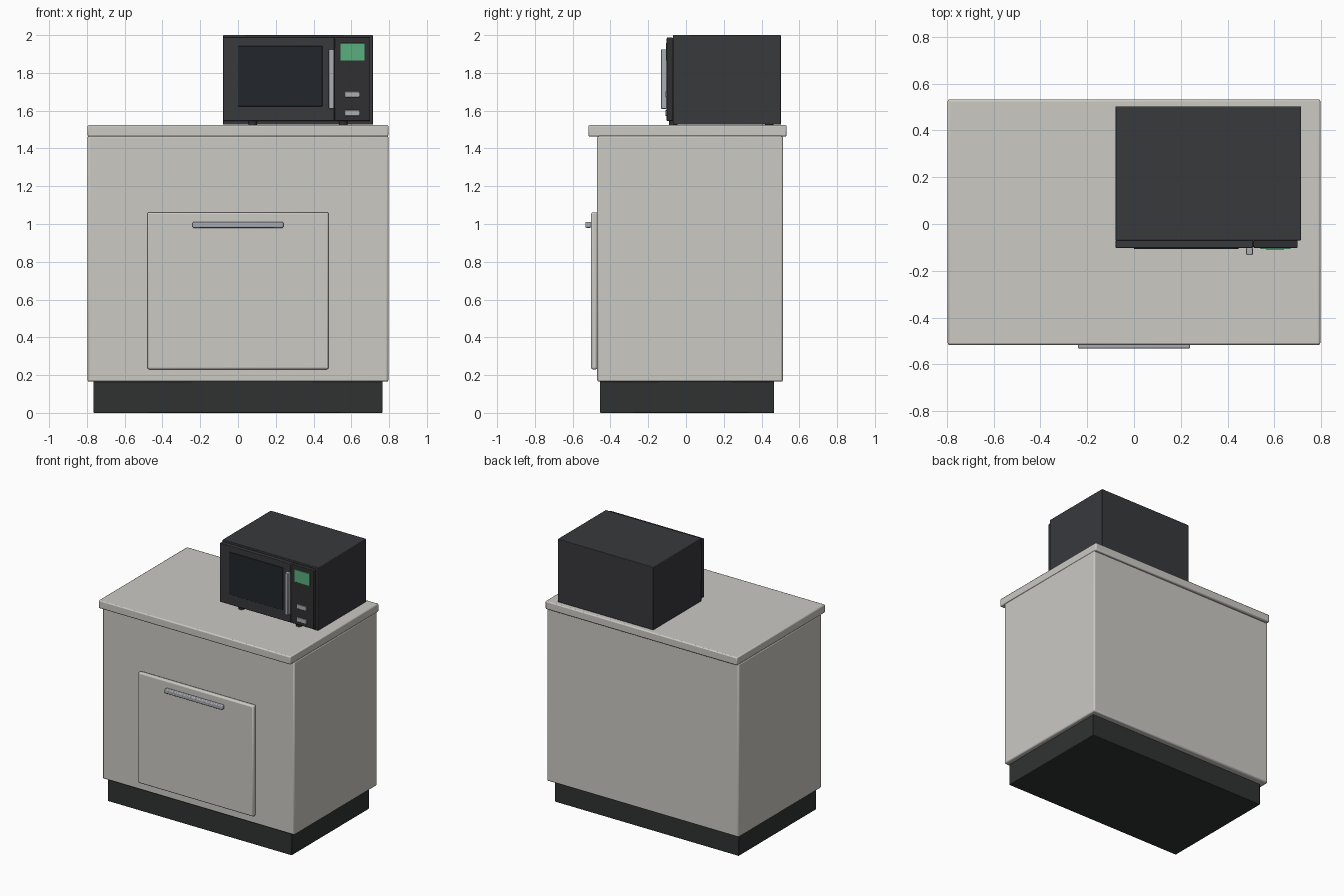
import bpy
from mathutils import Matrix, Vector

if "Cube" in bpy.data.objects:
    bpy.data.objects.remove(bpy.data.objects["Cube"])


def material(name, r, g, b):
    m = bpy.data.materials.new(name)
    m.diffuse_color = (r, g, b, 1)
    m.use_nodes = True
    m.node_tree.nodes["Principled BSDF"].inputs["Base Color"].default_value = m.diffuse_color
    return m


STONE = material("warm_grey", 0.60, 0.585, 0.55)
BLACK = material("plinth_black", 0.03, 0.032, 0.032)
CASE = material("case_charcoal", 0.04, 0.041, 0.046)
PANEL = material("panel_black", 0.03, 0.03, 0.032)
GLASS = material("dark_glass", 0.016, 0.02, 0.025)
METAL = material("metal", 0.40, 0.42, 0.45)
GREEN = material("display_green", 0.10, 0.43, 0.21)


def finish(obj, name, mat, bevel):
    obj.name = name
    obj.data.materials.append(mat)
    if bevel:
        mod = obj.modifiers.new("rounded_edges", "BEVEL")
        mod.width = bevel
        mod.segments = 2
    bpy.ops.object.shade_smooth_by_angle()
    return obj


def box(name, x, y, z, mat, bevel=0.0):
    """Box from (min, max) ranges on each axis."""
    bpy.ops.mesh.primitive_cube_add(size=1)
    obj = bpy.context.object
    size = Vector([b - a for a, b in (x, y, z)])
    centre = Vector([(a + b) / 2 for a, b in (x, y, z)])
    obj.data.transform(Matrix.Diagonal(size.to_4d()))
    obj.location = centre
    return finish(obj, name, mat, bevel)


# Cabinet
box("plinth", (-0.765, 0.765), (-0.455, 0.467), (0, 0.167), BLACK, 0.004)
box("cabinet_body", (-0.797, 0.797), (-0.47, 0.514), (0.165, 1.467), STONE, 0.01)
box("countertop", (-0.797, 0.797), (-0.517, 0.533), (1.463, 1.524), STONE, 0.008)
box("cabinet_door", (-0.48, 0.48), (-0.503, -0.468), (0.23, 1.062), STONE, 0.01)
box("cabinet_door_handle", (-0.24, 0.24), (-0.533, -0.502), (0.98, 1.011), METAL, 0.006)

# Microwave case, door and control panel
box("microwave_case", (-0.08, 0.715), (-0.07, 0.503), (1.527, 2.0), CASE, 0.004)
box("microwave_door", (-0.08, 0.51), (-0.102, -0.069), (1.545, 1.987), CASE, 0.004)
box("control_panel", (0.51, 0.70), (-0.102, -0.069), (1.545, 1.987), PANEL, 0.004)
box("door_window", (0.0, 0.447), (-0.107, -0.10), (1.623, 1.942), GLASS, 0.002)
box("microwave_handle", (0.48, 0.508), (-0.133, -0.101), (1.61, 1.925), METAL, 0.004)
box("display", (0.542, 0.67), (-0.107, -0.10), (1.865, 1.957), GREEN, 0.001)

# Control buttons
for i, z in enumerate((1.686, 1.588)):
    box(f"button_{i + 1}", (0.565, 0.643), (-0.109, -0.10), (z - 0.015, z + 0.015), METAL, 0.002)

# Microwave feet
for i, (x, y) in enumerate((x, y) for x in (0.078, 0.557) for y in (-0.068, 0.44)):
    bpy.ops.mesh.primitive_cylinder_add(vertices=24, radius=0.022, depth=0.022, location=(x, y, 1.534))
    finish(bpy.context.object, f"microwave_foot_{i + 1}", PANEL, 0)
